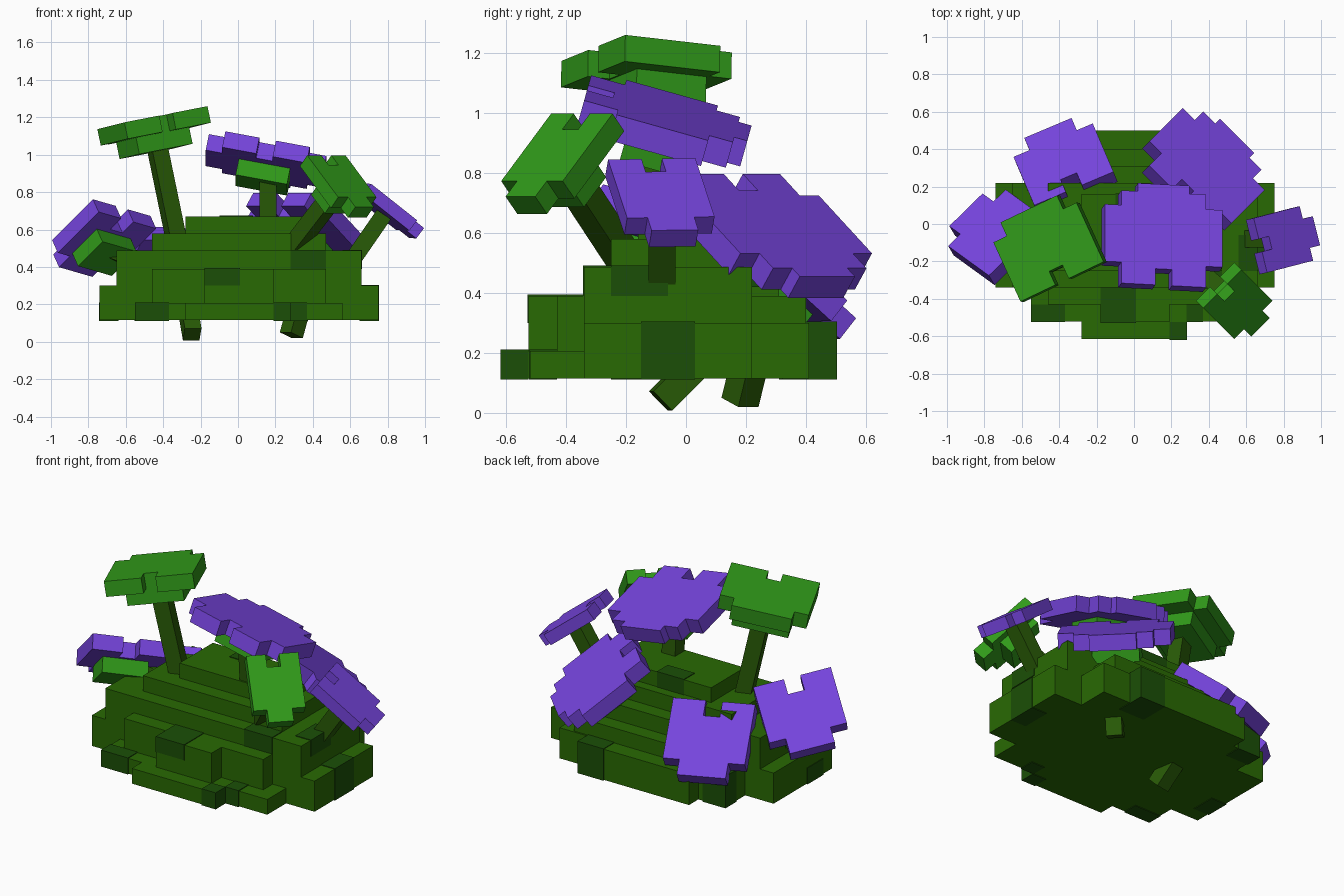
import bpy, bmesh
from mathutils import Vector, Matrix

if "Cube" in bpy.data.objects:
    bpy.data.objects.remove(bpy.data.objects["Cube"])


def material(name, rgb):
    m = bpy.data.materials.new(name)
    m.diffuse_color = (*rgb, 1)
    m.use_nodes = True
    m.node_tree.nodes["Principled BSDF"].inputs["Base Color"].default_value = m.diffuse_color
    return m


BUSH = material("bush green", (0.022, 0.143, 0.001))
PATCH = material("dark patch green", (0.011, 0.078, 0.002))
LEAF = material("leaf green", (0.030, 0.320, 0.010))
PETAL = material("petal purple", (0.180, 0.058, 0.720))
STEM = material("stem green", (0.022, 0.105, 0.002))


def finish(name, bm, mat, matrix=Matrix()):
    bmesh.ops.recalc_face_normals(bm, faces=bm.faces)
    me = bpy.data.meshes.new(name)
    bm.to_mesh(me)
    bm.free()
    me.materials.append(mat)
    ob = bpy.data.objects.new(name, me)
    ob.matrix_world = matrix
    bpy.context.collection.objects.link(ob)
    return ob


def add_box(bm, x0, x1, y0, y1, z0, z1):
    m = Matrix.Translation(((x0 + x1) / 2, (y0 + y1) / 2, (z0 + z1) / 2))
    bmesh.ops.create_cube(bm, size=1, matrix=m @ Matrix.Diagonal((x1 - x0, y1 - y0, z1 - z0, 1)))


def boxes(name, mat, items):
    bm = bmesh.new()
    for b in items:
        add_box(bm, *b)
    return finish(name, bm, mat)


def frame(center, v, u):
    """Matrix whose y axis runs uphill along v and z axis is the plate normal."""
    v = Vector(v).normalized()
    u = Vector(u)
    u = (u - v * u.dot(v)).normalized()
    if u.cross(v).z < 0:
        u = -u
    m = Matrix((u, v, u.cross(v))).transposed().to_4x4()
    m.translation = center
    return m


def plate(name, mat, center, v, u, a, b, c, th=0.09, round_top=False, calyx=0.13):
    """Stepped leaf or petal plate, notched at its uphill end, with a pad under it."""
    h = c / 2
    half = [(a - c, -b), (a - c, -b + c), (a, -b + c)]
    if round_top:
        half = [(a - 2 * c, -b), (a - 2 * c, -b + c * 0.5), (a - c, -b + c * 0.5),
                (a - c, -b + c * 1.4), (a, -b + c * 1.4),
                (a, b - c * 1.3), (a - c, b - c * 1.3), (a - c, b)]
    else:
        half += [(a, b)]
    half += [(h, b), (h, b - c)]
    pts = half + [(-x, y) for x, y in reversed(half)]
    m = frame(center, v, u)
    bm = bmesh.new()
    f = bm.faces.new([bm.verts.new((x, y, -th / 2)) for x, y in pts])
    ext = bmesh.ops.extrude_face_region(bm, geom=[f])
    top = [e for e in ext["geom"] if isinstance(e, bmesh.types.BMVert)]
    bmesh.ops.translate(bm, verts=top, vec=(0, 0, th))
    finish(name, bm, mat, m)
    if calyx:
        bm = bmesh.new()
        add_box(bm, -calyx, calyx, -calyx * 0.8, calyx * 0.8, -th / 2 - 0.09, -th / 2)
        finish(name + "_pad", bm, LEAF, m)


def stem(name, p, q, w=0.09):
    p, q = Vector(p), Vector(q)
    d = q - p
    m = d.to_track_quat('Z', 'Y').to_matrix().to_4x4()
    m.translation = (p + q) / 2
    bm = bmesh.new()
    add_box(bm, -w / 2, w / 2, -w / 2, w / 2, -d.length / 2, d.length / 2)
    finish(name, bm, STEM, m)


# stepped bush body
Z0 = 0.115
boxes("bush_body", BUSH, [
    (-0.74, 0.75, -0.34, 0.22, Z0, 0.30),
    (-0.55, 0.56, -0.34, 0.41, Z0, 0.30),
    (-0.37, 0.37, 0.30, 0.50, Z0, 0.30),
    (-0.55, 0.56, -0.52, -0.30, Z0, 0.207),
    (-0.28, 0.28, -0.615, -0.40, Z0, 0.207),
    (-0.46, 0.47, -0.43, -0.30, 0.15, 0.39),
    (-0.18, 0.19, -0.525, -0.30, 0.15, 0.39),
    (-0.65, 0.66, -0.34, 0.22, 0.25, 0.487),
    (-0.46, 0.47, 0.10, 0.40, 0.25, 0.39),
    (-0.40, 0.40, 0.10, 0.31, 0.25, 0.487),
    (-0.46, 0.47, -0.25, 0.22, 0.45, 0.58),
    (-0.28, 0.38, -0.16, 0.16, 0.50, 0.67),
])

# darker patches, standing a hair proud of the body
e = 0.004
Z1 = Z0 - e
boxes("dark_patches", PATCH, [
    (-0.55, -0.37, -0.52 - e, -0.43, Z1, 0.207 + e),
    (0.19, 0.28 + e, -0.615 - e, -0.525, Z1, 0.207 + e),
    (0.28, 0.37, -0.52 - e, -0.43, Z1, 0.207 + e),
    (-0.18, 0.01, -0.525 - e, -0.34, 0.30, 0.39 + e),
    (0.28, 0.47, -0.34 - e, -0.25, 0.39, 0.487 + e),
    (0.65, 0.75 + e, -0.15, 0.03, Z1, 0.30 + e),
    (0.56, 0.66 + e, -0.25, -0.06, 0.39, 0.487 + e),
    (0.20, 0.37 + e, 0.32, 0.50 + e, Z1, 0.30 + e),
    (-0.55 - e, -0.40, 0.31, 0.41 + e, Z1, 0.30 + e),
    (-0.74 - e, -0.64, -0.25, -0.10, Z1, 0.21),
    (-0.10, 0.08, 0.06, 0.16 + e, 0.58, 0.67 + e),
])

# large purple blooms
plate("centre_bloom", PETAL, (0.15, -0.07, 0.965), (0, -1, 0.28), (1, 0, -0.2),
      0.32, 0.28, 0.09, 0.09, True, 0.14)
plate("back_right_bloom", PETAL, (0.375, 0.295, 0.59), (-0.56, -0.56, 0.61), (-1, 1, 0),
      0.31, 0.28, 0.09, 0.09, True)
# smaller purple blooms
plate("back_left_bloom", PETAL, (-0.38, 0.325, 0.43), (0.30, -0.70, 0.64), (0.92, 0.38, 0),
      0.23, 0.23, 0.093)
plate("left_bloom", PETAL, (-0.745, -0.05, 0.545), (0.62, -0.45, 0.62), (-0.69, -0.69, 0.21),
      0.22, 0.22, 0.093)
plate("right_bloom", PETAL, (0.805, -0.08, 0.70), (-0.77, -0.20, 0.61), (-0.22, 0.97, 0),
      0.15, 0.195, 0.07, 0.07, calyx=0)
# green leaves
plate("high_leaf", LEAF, (-0.465, -0.115, 1.15), (0.16, -0.35, 0.04), (0.42, 0.29, 0.08),
      0.25, 0.215, 0.08, calyx=0.16)
plate("front_right_leaf", LEAF, (0.555, -0.43, 0.83), (-0.2, 0.2, 0.27), (0.7, 0.7, 0),
      0.145, 0.20, 0.075, 0.08, calyx=0.09)

# stems
for name, p, q in [
    ("centre_stem", (0.16, -0.10, 0.60), (0.16, -0.12, 0.90)),
    ("back_right_stem", (0.25, 0.15, 0.48), (0.35, 0.26, 0.55)),
    ("back_left_stem", (-0.25, 0.10, 0.45), (-0.35, 0.30, 0.40)),
    ("left_stem", (-0.50, 0.00, 0.42), (-0.69, -0.08, 0.49)),
    ("right_stem", (0.60, -0.08, 0.42), (0.78, -0.08, 0.68)),
    ("high_stem", (-0.32, -0.08, 0.50), (-0.44, -0.12, 1.08)),
    ("front_right_stem", (0.26, -0.17, 0.46), (0.53, -0.40, 0.81)),
    ("left_foot", (-0.27, 0.06, 0.185), (-0.245, -0.085, 0.04)),
    ("right_foot", (0.33, 0.22, 0.20), (0.285, 0.18, 0.035)),
]:
    stem(name, p, q)
